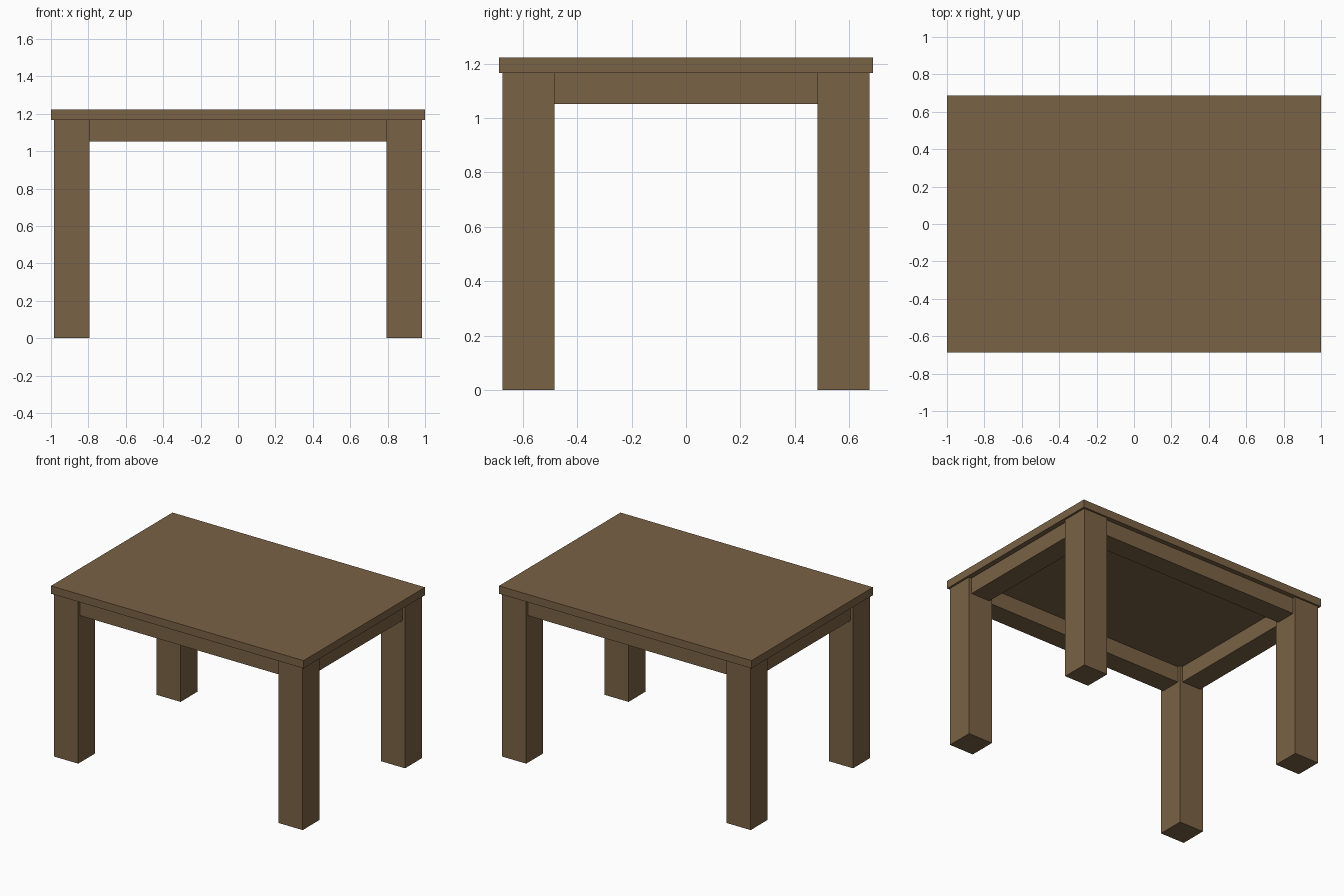
import bpy

if "Cube" in bpy.data.objects:
    bpy.data.objects.remove(bpy.data.objects["Cube"])

wood = bpy.data.materials.new("brown wood")
wood.diffuse_color = (0.195, 0.122, 0.060, 1.0)
wood.use_nodes = True
wood.node_tree.nodes["Principled BSDF"].inputs["Base Color"].default_value = wood.diffuse_color


def box(name, lo, hi):
    """Axis-aligned box between two corners."""
    centre = [(a + b) / 2 for a, b in zip(lo, hi)]
    size = [b - a for a, b in zip(lo, hi)]
    bpy.ops.mesh.primitive_cube_add(size=1, location=centre)
    obj = bpy.context.object
    obj.name = obj.data.name = name
    obj.scale = size
    bpy.ops.object.transform_apply(location=False, rotation=False, scale=True)
    obj.data.materials.append(wood)
    return obj


TOP_X, TOP_Y, TOP_Z, UNDER_Z = 1.0, 0.687, 1.222, 1.166
LEG_X, LEG_Y, LEG_W = 0.985, 0.675, 0.192
APRON_Z, INSET = 1.052, 0.021

# Table top
box("table_top", (-TOP_X, -TOP_Y, UNDER_Z), (TOP_X, TOP_Y, TOP_Z))

# Four square legs
for sx, side in ((-1, "left"), (1, "right")):
    for sy, end in ((-1, "front"), (1, "back")):
        cx, cy, h = sx * (LEG_X - LEG_W / 2), sy * (LEG_Y - LEG_W / 2), LEG_W / 2
        box(f"{end}_{side}_leg", (cx - h, cy - h, 0), (cx + h, cy + h, UNDER_Z))

# Aprons between the legs, slightly thinner than the legs
half = LEG_W / 2 - INSET
span_x, span_y = LEG_X - LEG_W, LEG_Y - LEG_W
for s, name in ((-1, "front"), (1, "back")):
    cy = s * (LEG_Y - LEG_W / 2)
    box(f"{name}_apron", (-span_x, cy - half, APRON_Z), (span_x, cy + half, UNDER_Z))
for s, name in ((-1, "left"), (1, "right")):
    cx = s * (LEG_X - LEG_W / 2)
    box(f"{name}_apron", (cx - half, -span_y, APRON_Z), (cx + half, span_y, UNDER_Z))
